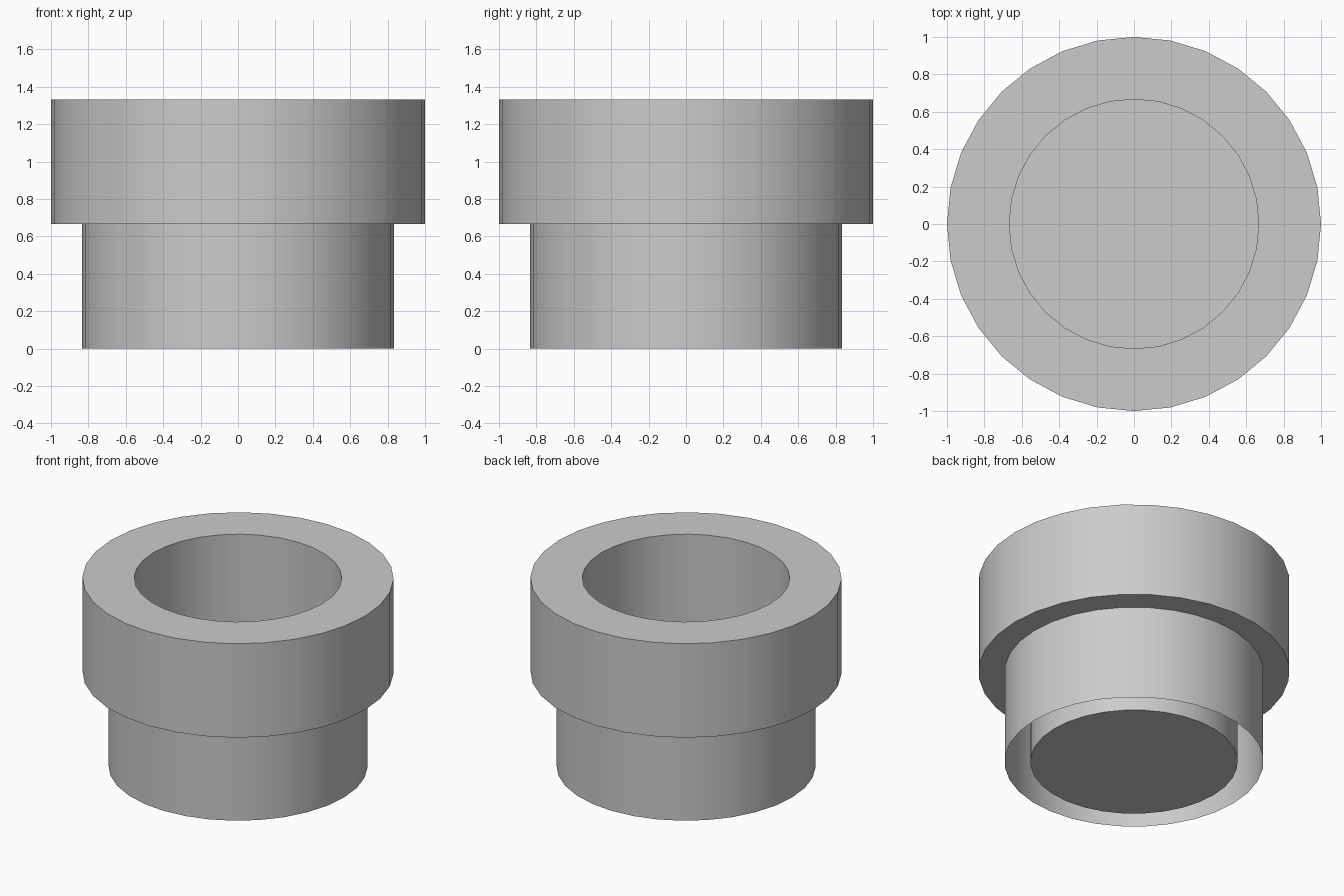
import bpy, bmesh, math

if "Cube" in bpy.data.objects:
    bpy.data.objects.remove(bpy.data.objects["Cube"])

SIDES = 32

# Pot profile (radius, z): inner wall, rim top, collar, underside ledge, lower outer wall
profile = [(0.667, 0.0), (0.667, 1.333), (1.0, 1.333),
           (1.0, 0.667), (0.833, 0.667), (0.833, 0.0)]

bm = bmesh.new()
rings = []
for r, z in profile:
    rings.append([bm.verts.new((r * math.cos(2 * math.pi * i / SIDES),
                                r * math.sin(2 * math.pi * i / SIDES), z))
                  for i in range(SIDES)])

# Walls between neighbouring rings; the gap under the double wall stays open
for a, b in zip(rings, rings[1:]):
    for i in range(SIDES):
        j = (i + 1) % SIDES
        bm.faces.new((a[j], a[i], b[i], b[j]))

# Floor of the inner bowl, facing up like the inside of the wall
bm.faces.new(rings[0])

mesh = bpy.data.meshes.new("plant_pot")
bm.to_mesh(mesh)
bm.free()
pot = bpy.data.objects.new("plant_pot", mesh)
bpy.context.collection.objects.link(pot)

# Rounded walls smooth, rims sharp
bpy.context.view_layer.objects.active = pot
pot.select_set(True)
bpy.ops.object.shade_smooth_by_angle(angle=math.radians(30))
